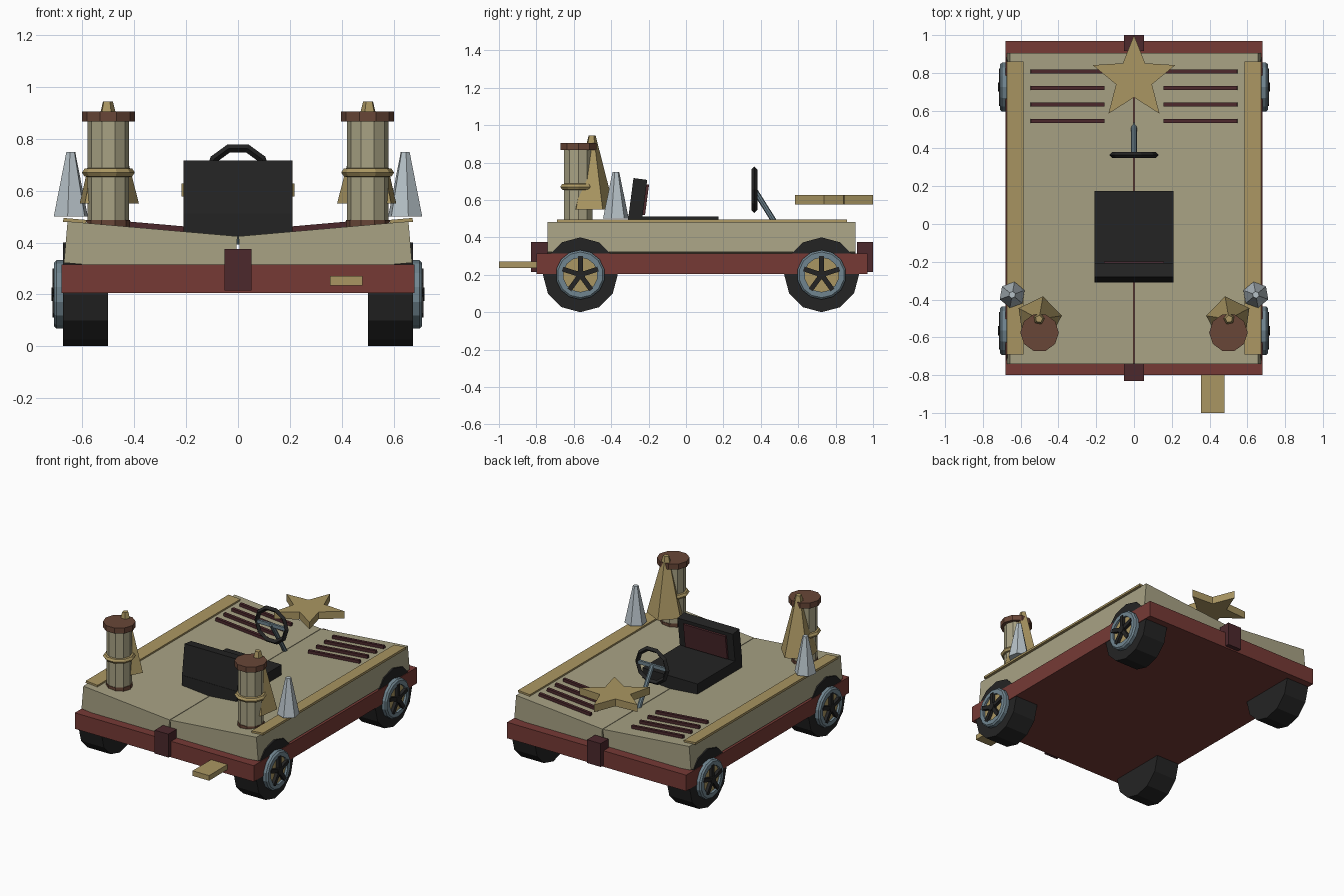
import bpy, bmesh, math
from mathutils import Matrix, Vector

if "Cube" in bpy.data.objects:
    bpy.data.objects.remove(bpy.data.objects["Cube"])


def material(name, rgb):
    m = bpy.data.materials.new(name)
    lin = [(c / 255 / 12.92) if c < 11 else ((c / 255 + 0.055) / 1.055) ** 2.4 for c in rgb]
    m.diffuse_color = (*lin, 1)
    m.use_nodes = True
    m.node_tree.nodes["Principled BSDF"].inputs["Base Color"].default_value = m.diffuse_color
    return m


TAN = material("tan", (168, 162, 132))
GOLD = material("gold", (170, 150, 98))
RED = material("brick_red", (118, 58, 53))
MAROON = material("dark_maroon", (76, 40, 44))
BROWN = material("brown", (104, 70, 55))
BLACK = material("black", (36, 36, 36))
STEEL = material("blue_steel", (112, 133, 144))
GREY = material("light_grey", (182, 193, 199))


def finish(name, bm, mat, mtx):
    bmesh.ops.recalc_face_normals(bm, faces=bm.faces)
    me = bpy.data.meshes.new(name)
    bm.to_mesh(me)
    bm.free()
    me.materials.append(mat)
    ob = bpy.data.objects.new(name, me)
    ob.matrix_world = mtx
    bpy.context.collection.objects.link(ob)
    return ob


def box(name, lo, hi, mat, mtx=Matrix()):
    bm = bmesh.new()
    bmesh.ops.create_cube(bm, size=1)
    for v in bm.verts:
        v.co = [(a + b) / 2 + c * (b - a) for a, b, c in zip(lo, hi, v.co)]
    return finish(name, bm, mat, mtx)


def lathe(name, profile, n, mat, mtx, phase=0, closed=False):
    """Turn (radius, height) points about local z; capped, or closed into a ring."""
    bm = bmesh.new()
    rings = []
    for r, h in profile:
        angs = [math.radians(phase) + math.tau * i / n for i in range(n)]
        rings.append([bm.verts.new((r * math.cos(a), r * math.sin(a), h)) for a in angs])
    pairs = list(zip(rings, rings[1:]))
    if closed:
        pairs.append((rings[-1], rings[0]))
    else:
        bm.faces.new(rings[0])
        bm.faces.new(rings[-1])
    for a, b in pairs:
        for i in range(n):
            j = (i + 1) % n
            bm.faces.new((a[i], a[j], b[j], b[i]))
    return finish(name, bm, mat, mtx)


def at(x, y, z):
    return Matrix.Translation((x, y, z))


def rot(deg, axis):
    return Matrix.Rotation(math.radians(deg), 4, axis)


# chassis, end clamps and front tab
box("chassis", (-.68, -.80, .205), (.68, .97, .315), RED)
box("front_clamp", (-.052, -.83, .215), (.052, -.735, .375), MAROON)
box("rear_clamp", (-.052, .915, .215), (.052, 1.0, .375), MAROON)
box("front_tab", (.355, -1.0, .235), (.48, -.78, .27), GOLD)

for s, side in ((-1, "left"), (1, "right")):
    # tilted body half; local x runs outward, local z is above its surface
    tilt = at(0, 0, .424) @ rot(-5 * s, 'Y')
    xs = lambda a, b: (min(a * s, b * s), max(a * s, b * s))

    def slab(name, x0, x1, y0, y1, z0, z1, mat):
        a, b = xs(x0, x1)
        box(name, (a, y0, z0), (b, y1, z1), mat, tilt)

    slab(side + "_body", .002, .66, -.74, .905, -.16, 0, TAN)
    slab(side + "_trim_strip", .588, .677, -.69, .86, -.003, .012, GOLD)
    for i in range(4):
        y = .545 + i * .0875
        slab(f"{side}_louver_{i}", .158, .55, y - .01, y + .01, -.005, .02, MAROON)

    # lamp tower
    t = at(.5 * s, -.575, 0)
    lathe(side + "_tower_base", [(.084, .46), (.084, .487)], 10, BROWN, t)
    lathe(side + "_tower", [(.08, .48), (.08, .87)], 10, TAN, t)
    lathe(side + "_tower_band", [(.075, .652), (.092, .655), (.102, .67), (.092, .685), (.075, .688)],
          10, GOLD, t, closed=True)
    lathe(side + "_tower_cap", [(.102, .867), (.102, .905)], 10, BROWN, t)

    # tapered spikes beside the tower
    lathe(side + "_gold_spike", [(.122, .55), (.02, .945)], 5, GOLD,
          at(.503 * s, -.503, 0), phase=80 if s < 0 else 100)
    lathe(side + "_grey_spike", [(.07, .5), (.018, .75)], 6, GREY,
          at(.645 * s, -.375, 0), phase=90 + 10 * s)

    # wheels, built along an outward axis
    for y, end in ((-.565, "front"), (.725, "rear")):
        w = at(0, y, .2) @ rot(90 * s, 'Y')
        p = f"{end}_{side}_"
        lathe(p + "tyre", [(.2, .502), (.2, .676)], 12, BLACK, w)
        lathe(p + "rim", [(.092, .67), (.132, .67), (.132, .700), (.122, .71), (.092, .71)],
              14, STEEL, w, closed=True)
        lathe(p + "wheel_disc", [(.095, .67), (.095, .695)], 14, GOLD, w)
        lathe(p + "hub", [(.026, .69), (.026, .72)], 10, BLACK, w)
        for k in range(5):
            m = at(0, y, .2) @ rot(72 * k, 'X')
            a, b = xs(.69, .716)
            box(f"{p}spoke_{k}", (a, -.013, .01), (b, .013, .1), BLACK, m)

# seat with a tilted backrest
box("seat", (-.21, -.31, .425), (.21, .175, .512), BLACK)
back = at(0, -.272, .5) @ rot(-7.5, 'X')
box("seat_back", (-.21, -.037, -.01), (.21, .037, .214), BLACK, back)
box("seat_back_panel", (-.16, .03, .025), (.16, .05, .19), MAROON, back)

# steering wheel, crossbar and column
wheel = at(0, .365, .655) @ rot(-90, 'X')
lathe("steering_wheel", [(.13, 0), (.114, .016), (.098, 0), (.114, -.016)], 10, BLACK,
      wheel, closed=True)
box("steering_crossbar", (-.11, .357, .643), (.11, .373, .667), STEEL)
top, low = Vector((0, .362, .66)), Vector((0, .525, .40))
lathe("steering_column", [(.015, 0), (.015, (top - low).length)], 8, STEEL,
      Matrix.Translation(low) @ (top - low).to_track_quat('Z', 'Y').to_matrix().to_4x4())

# floating star plate
bm = bmesh.new()
pts = [(r * math.cos(a), r * math.sin(a)) for i in range(10)
       for r, a in [((.23, .1)[i % 2], math.pi / 2 + i * math.pi / 5)]]
f = bm.faces.new([bm.verts.new((x, y, 0)) for x, y in pts])
ext = bmesh.ops.extrude_face_region(bm, geom=[f], use_keep_orig=True)
bmesh.ops.translate(bm, vec=(0, 0, .05),
                    verts=[g for g in ext["geom"] if isinstance(g, bmesh.types.BMVert)])
finish("star_plate", bm, GOLD, at(0, .77, .577))
